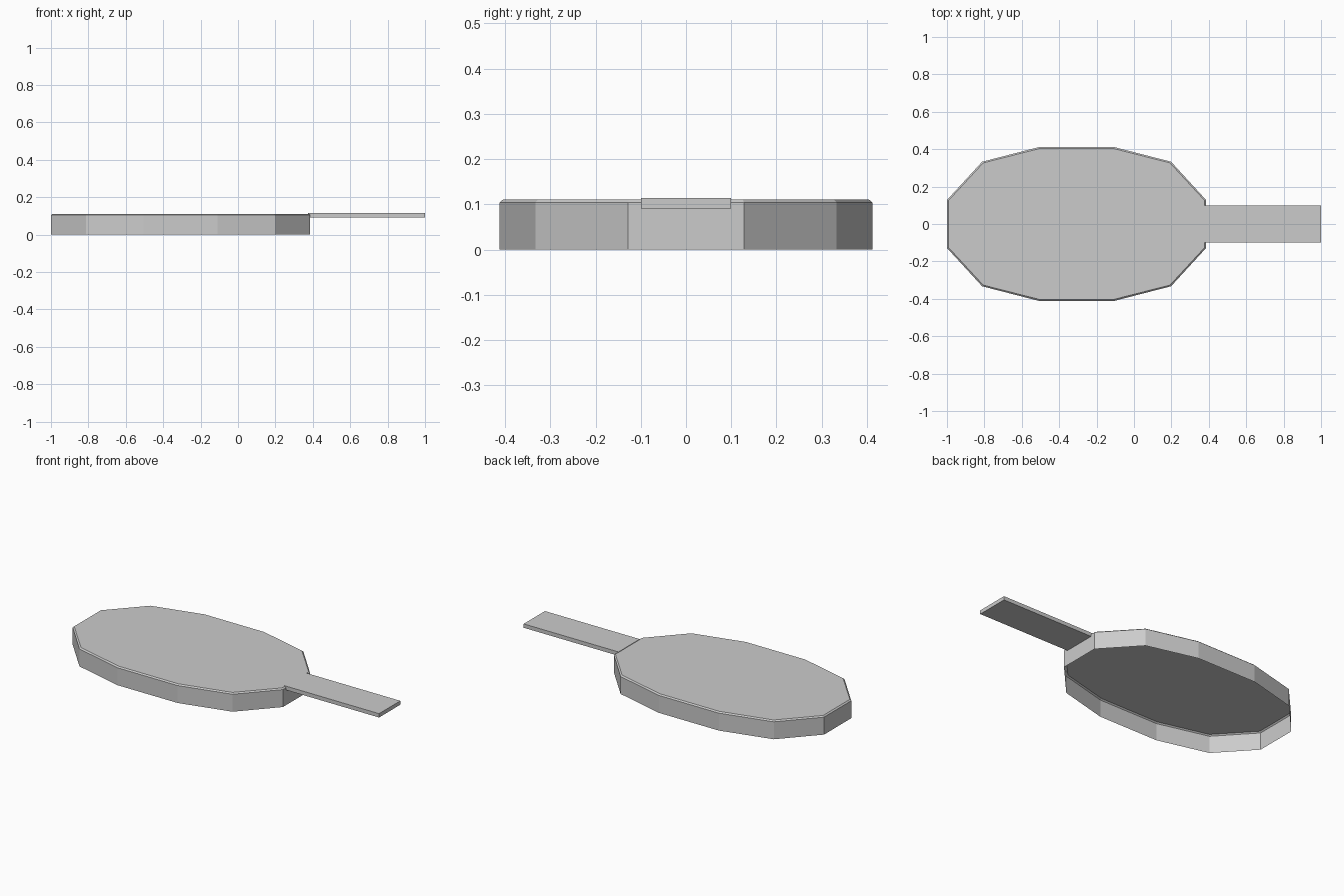
import bpy, bmesh

if "Cube" in bpy.data.objects:
    bpy.data.objects.remove(bpy.data.objects["Cube"])

grey = bpy.data.materials.new("plain grey")
grey.diffuse_color = (0.6, 0.6, 0.6, 1)
grey.use_nodes = True
grey.node_tree.nodes["Principled BSDF"].inputs["Base Color"].default_value = grey.diffuse_color


def finish(bm, name):
    mesh = bpy.data.meshes.new(name)
    bm.to_mesh(mesh)
    bm.free()
    mesh.materials.append(grey)
    obj = bpy.data.objects.new(name, mesh)
    bpy.context.collection.objects.link(obj)
    return obj


# Twelve-sided outline: one quarter mirrored around the body centre
CENTRE_X = -0.307
quarter = [(0.693, 0.128), (0.505, 0.333), (0.198, 0.412)]
half = quarter + [(-x, y) for x, y in reversed(quarter)]
outline = half + [(x, -y) for x, y in reversed(half)]

# Hollow body: thin wall, small sloped rim and flat top, open underneath
bm = bmesh.new()
rings = []
for z, inset in ((0, 0), (0.104, 0), (0.111, 0.008)):
    rings.append([bm.verts.new((CENTRE_X + x * (1 - inset / 0.693),
                                y * (1 - inset / 0.412), z))
                  for x, y in outline])
for low, high in zip(rings, rings[1:]):
    for i in range(12):
        j = (i + 1) % 12
        bm.faces.new((low[i], low[j], high[j], high[i]))
bm.faces.new(rings[-1])
finish(bm, "pan_body")

# Flat bar handle
bm = bmesh.new()
bmesh.ops.create_cube(bm, size=1)
bmesh.ops.scale(bm, vec=(0.625, 0.2, 0.023), verts=bm.verts)
bmesh.ops.translate(bm, vec=(0.6875, 0, 0.1025), verts=bm.verts)
finish(bm, "handle")
